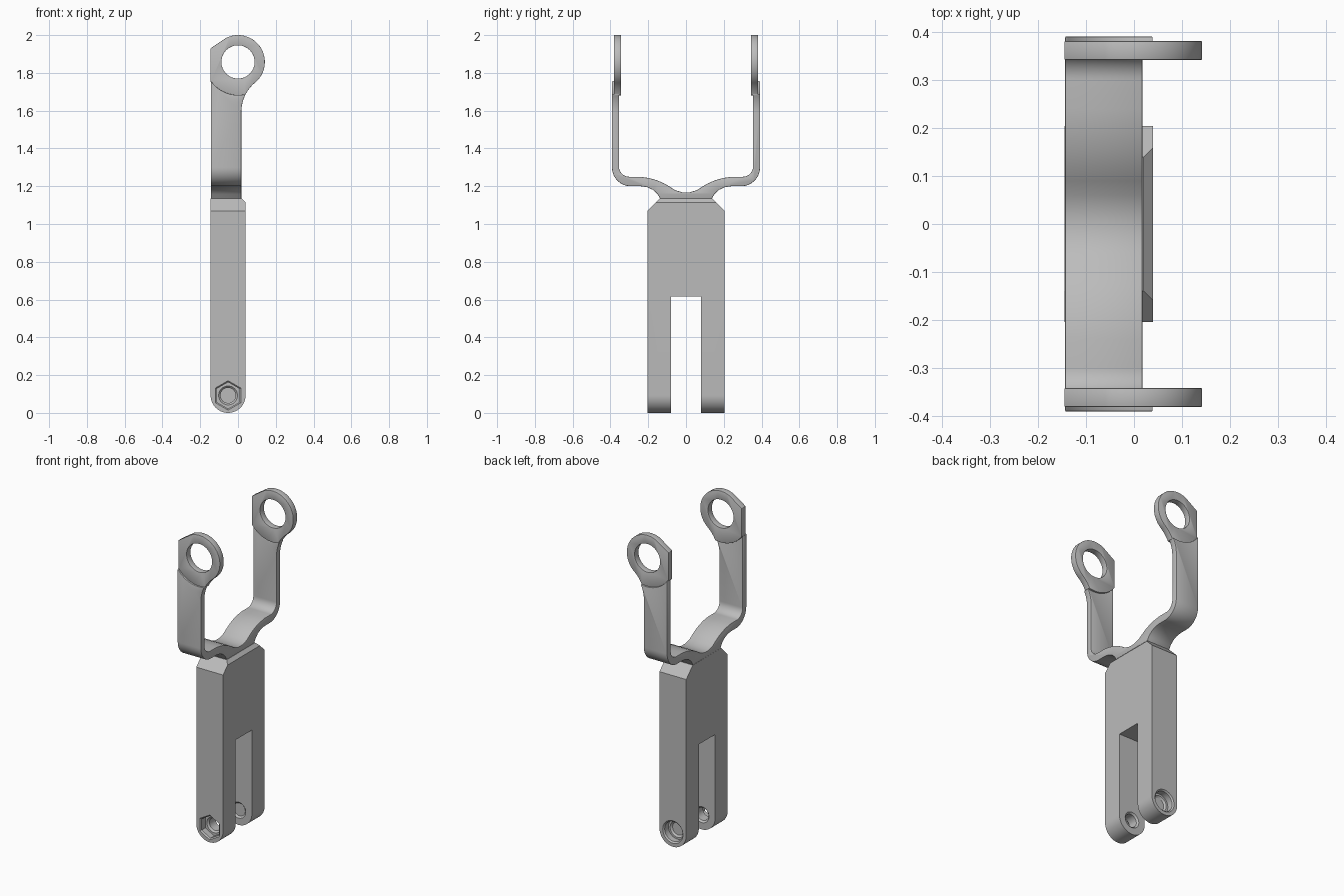
import bpy, bmesh
from math import sin, cos, pi, radians, atan2, acos, hypot
from mathutils import Matrix

cube = bpy.data.objects.get("Cube")
if cube:
    bpy.data.objects.remove(cube, do_unlink=True)

steel = bpy.data.materials.new("grey_steel")
steel.use_nodes = True
GREY = (0.5, 0.5, 0.5, 1)
steel.diffuse_color = GREY
steel.node_tree.nodes["Principled BSDF"].inputs["Base Color"].default_value = GREY


def add(name, bm):
    bmesh.ops.recalc_face_normals(bm, faces=bm.faces)
    mesh = bpy.data.meshes.new(name)
    bm.to_mesh(mesh)
    bm.free()
    obj = bpy.data.objects.new(name, mesh)
    bpy.context.collection.objects.link(obj)
    return obj


def prism(name, pts, axis, a, b):
    """Extrude an outline: (y, z) points along x, or (x, z) points along y."""
    bm = bmesh.new()
    place = (lambda p, d: (d, p[0], p[1])) if axis == "x" else (lambda p, d: (p[0], d, p[1]))
    low = [bm.verts.new(place(p, a)) for p in pts]
    high = [bm.verts.new(place(p, b)) for p in pts]
    bm.faces.new(low)
    bm.faces.new(high)
    for i in range(len(pts)):
        j = (i + 1) % len(pts)
        bm.faces.new((low[i], low[j], high[j], high[i]))
    return add(name, bm)


def bore(x, z, y0, y1, r0, r1, sides=40):
    """Round or hexagonal cutter along y, radius r0 at y0 and r1 at y1."""
    bm = bmesh.new()
    m = Matrix.Translation((x, (y0 + y1) / 2, z)) @ Matrix.Rotation(pi / 2, 4, "X")
    bmesh.ops.create_cone(bm, cap_ends=True, segments=sides, radius1=r1, radius2=r0,
                          depth=y1 - y0, matrix=m)
    return add("cutter", bm)


def arc(cx, cz, r, a, b, n):
    return [(cx + r * cos(a + (b - a) * i / n), cz + r * sin(a + (b - a) * i / n))
            for i in range(n + 1)]


def finish(obj, keep=(), cut=(), bevel=0):
    """Intersect, cut and bevel a part, then remove its cutters."""
    for tool, op in [(t, "INTERSECT") for t in keep] + [(t, "DIFFERENCE") for t in cut]:
        mod = obj.modifiers.new("cut", "BOOLEAN")
        mod.operation, mod.object, mod.solver = op, tool, "EXACT"
        tool.hide_render = True
    if bevel:
        mod = obj.modifiers.new("edge", "BEVEL")
        mod.width, mod.segments, mod.limit_method = bevel, 2, "ANGLE"
        mod.angle_limit = radians(40)
    graph = bpy.context.evaluated_depsgraph_get()
    mesh = bpy.data.meshes.new_from_object(obj.evaluated_get(graph))
    obj.modifiers.clear()
    obj.data = mesh
    for tool in [*keep, *cut]:
        bpy.data.objects.remove(tool, do_unlink=True)
    mesh.materials.clear()
    mesh.materials.append(steel)
    bpy.ops.object.select_all(action="DESELECT")
    obj.select_set(True)
    bpy.context.view_layer.objects.active = obj
    bpy.ops.object.shade_smooth_by_angle(angle=radians(30))


def mirrored(half):
    return half + [(-y, z) for y, z in reversed(half)]


LEFT, RIGHT = -0.145, 0.04
MID, R = (LEFT + RIGHT) / 2, (RIGHT - LEFT) / 2

# Body: rounded foot seen from the front, slot and shoulders seen from the side
body = prism("body", arc(MID, R, R, -pi, 0, 28) +
             [(RIGHT, 1.115), (0.02, 1.135), (LEFT, 1.135)], "y", -0.5, 0.5)
side = prism("cutter", mirrored([(0.08, 0.617), (0.08, -0.1), (0.205, -0.1),
                                 (0.205, 1.07), (0.125, 1.15)]), "x", -0.5, 0.5)

# Pin hole with a hexagonal pocket in front and a round one at the back
holes = [
    bore(MID, R, -0.3, 0.3, 0.04, 0.04),
    bore(MID, R, -0.21, -0.16, 0.07, 0.07, 6),
    bore(MID, R, -0.215, -0.195, 0.088, 0.068, 6),
    bore(MID, R, 0.16, 0.21, 0.062, 0.062),
    bore(MID, R, 0.195, 0.215, 0.06, 0.08),
    bore(MID, R, -0.17, -0.15, 0.06, 0.04),
    bore(MID, R, 0.15, 0.17, 0.04, 0.06),
    bore(MID, R, -0.09, -0.07, 0.04, 0.06),
    bore(MID, R, 0.07, 0.09, 0.06, 0.04),
]
finish(body, [side], holes)

# Shared fork curves: eye centre and the fillet from strap to eye
EYE_Z, EYE_R, FILLET = 1.858, 0.142, 0.2
STRAP_X = 0.018
fx = STRAP_X + FILLET
drop = ((EYE_R + FILLET) ** 2 - fx ** 2) ** 0.5
tangent = atan2(-drop, fx)
fillet = arc(fx, EYE_Z - drop, FILLET, pi, pi + tangent, 24)


def eye_dist(p):
    return hypot(p[0], p[1] - EYE_Z)


def seat_arc(start, r, x):
    """Arc around the eye from a fillet point to the left edge."""
    return arc(0, EYE_Z, r, atan2(start[1] - EYE_Z, start[0]), -acos(x / r), 20)


# Fork strap: bent band seen from the side, trimmed by the front outline
band = [(0.02, 1.168), (0.06, 1.18), (0.09, 1.2), (0.12, 1.217), (0.155, 1.232),
        (0.195, 1.243), (0.24, 1.25)]
band += arc(0.3, 1.305, 0.055, -pi / 2, 0, 10) + [(0.355, 1.9), (0.392, 1.9)]
band += arc(0.292, 1.3, 0.1, 0, -pi / 2, 14)
band += [(0.24, 1.2), (0.205, 1.195), (0.175, 1.181), (0.15, 1.158), (0.13, 1.12)]
strap = prism("fork_strap", mirrored(band), "x", -0.5, 0.5)
edge = [p for p in fillet if eye_dist(p) > 0.176]
front = [(-0.144, 1.0), (STRAP_X, 1.0)] + edge + seat_arc(edge[-1], 0.175, -0.144)[1:]
trim = prism("cutter", front, "y", -0.6, 0.6)
finish(strap, [trim], bevel=0.007)

# Eye lugs, one at the end of each arm
neck = [p for p in reversed(fillet) if eye_dist(p) < 0.178]
outline = [(LEFT, 1.93)] + arc(0, EYE_Z, EYE_R, radians(115), tangent, 48)
outline += neck[1:] + seat_arc(neck[-1], 0.179, LEFT)
for name, s in (("front_eye_lug", -1), ("back_eye_lug", 1)):
    y0, y1 = sorted((s * 0.343, s * 0.382))
    lug = prism(name, outline, "y", y0, y1)
    finish(lug, cut=[bore(0, EYE_Z, y0 - 0.1, y1 + 0.1, 0.088, 0.088, 56)], bevel=0.007)
